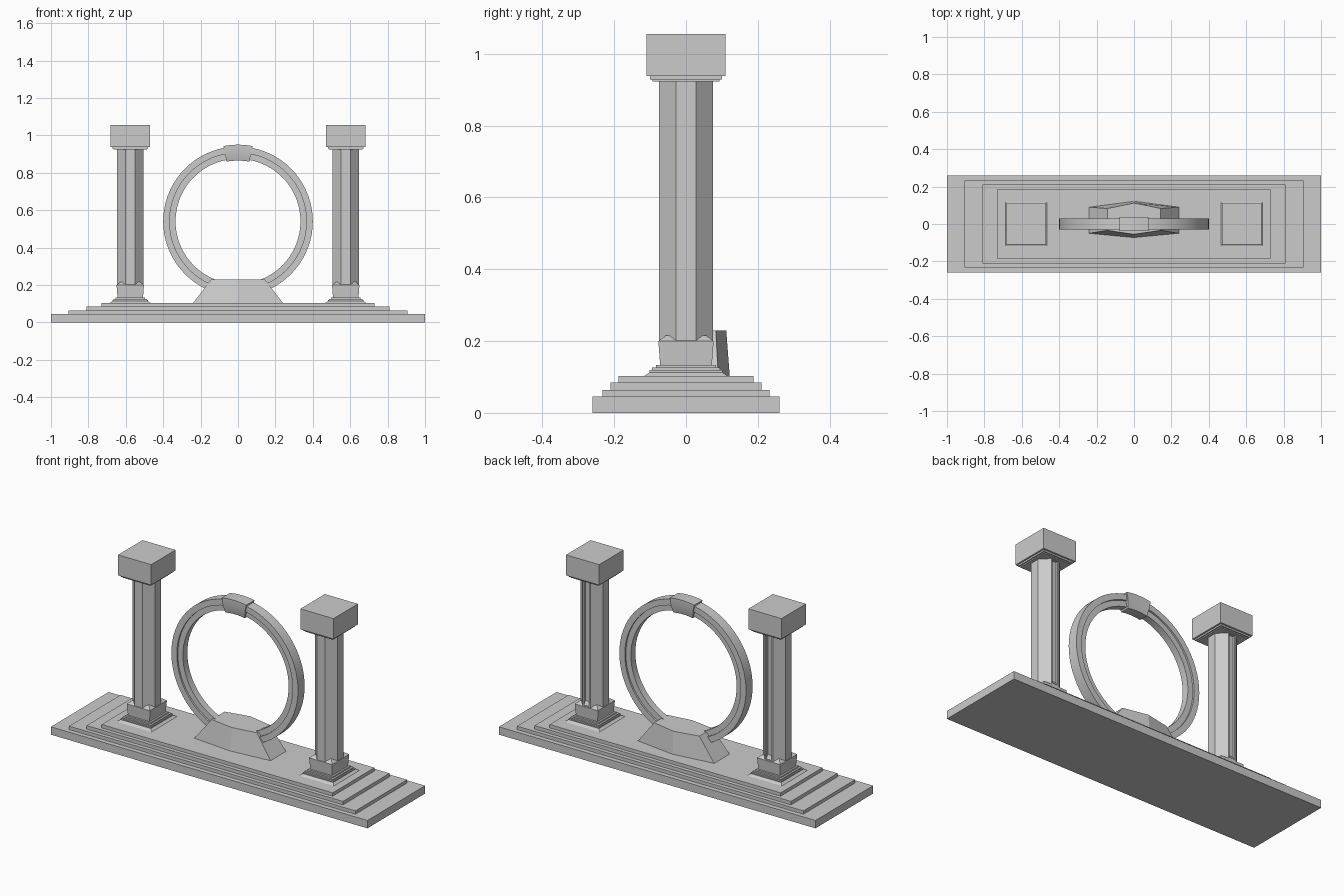
import bpy, bmesh, math

if "Cube" in bpy.data.objects:
    bpy.data.objects.remove(bpy.data.objects["Cube"])


def make(name, verts, faces):
    me = bpy.data.meshes.new(name)
    me.from_pydata(verts, [], faces)
    bm = bmesh.new()
    bm.from_mesh(me)
    bmesh.ops.recalc_face_normals(bm, faces=bm.faces)
    bm.to_mesh(me)
    bm.free()
    ob = bpy.data.objects.new(name, me)
    bpy.context.collection.objects.link(ob)
    return ob


def loft(name, sections, cap=True, closed=False):
    """Skin a list of equal-length vertex loops."""
    n, m = len(sections[0]), len(sections)
    verts = [v for s in sections for v in s]
    faces = []
    for i in range(m if closed else m - 1):
        a, b = i * n, ((i + 1) % m) * n
        faces += [(a + j, a + (j + 1) % n, b + (j + 1) % n, b + j) for j in range(n)]
    if cap and not closed:
        faces += [tuple(range(n)), tuple(range((m - 1) * n, m * n))]
    return make(name, verts, faces)


def rect(cx, hx, hy, z):
    return [(cx - hx, -hy, z), (cx + hx, -hy, z), (cx + hx, hy, z), (cx - hx, hy, z)]


def octagon(cx, hx, hy, fx, fy, z):
    pts = [(-fx, -hy), (fx, -hy), (hx, -fy), (hx, fy),
           (fx, hy), (-fx, hy), (-hx, fy), (-hx, -fy)]
    return [(cx + x, y, z) for x, y in pts]


# Stepped platform as one outline
steps = [(1.0, .26, 0, .045), (.905, .233, .045, .064),
         (.81, .21, .064, .084), (.73, .188, .084, .103)]
loft("stepped_platform", [rect(0, hx, hy, z) for hx, hy, z0, z1 in steps for z in (z0, z1)])

# Columns
base_profile = [(.117, .102), (.101, .113), (.101, .119), (.094, .119), (.094, .126),
                (.083, .126), (.083, .134), (.072, .134), (.077, .2), (.055, .216)]
cap_profile = [(.088, .923), (.093, .923), (.093, .929), (.1, .929),
               (.1, .938), (.11, .938), (.11, 1.055)]
for side, cx in (("left", -.576), ("right", .576)):
    loft(side + "_column_base", [rect(cx, h * .95, h, z) for h, z in base_profile])
    loft(side + "_capital", [rect(cx, h * .95, h, z) for h, z in cap_profile])
    shaft = loft(side + "_column_shaft",
                 [octagon(cx, .071, .075, .025, .028, z) for z in (.2, .93)])
    # Recessed panel on the rear face
    bm = bmesh.new()
    bm.from_mesh(shaft.data)
    back = [f for f in bm.faces if f.normal.y > .9]
    bmesh.ops.inset_region(bm, faces=back, thickness=.012)
    ext = bmesh.ops.extrude_discrete_faces(bm, faces=back)
    for f in ext["faces"]:
        for v in f.verts:
            v.co.y -= .014
            if v.co.z < .5:
                v.co.z += .02
    bm.to_mesh(shaft.data)
    bm.free()


def arc(name, profile, a0, a1, n, closed=False):
    """Sweep an (r, y) profile around the ring centre."""
    secs = []
    for i in range(n if closed else n + 1):
        a = a0 + (a1 - a0) * i / n
        secs.append([(r * math.sin(a), y, .54 + r * math.cos(a)) for r, y in profile])
    ob = loft(name, secs, closed=closed)
    bpy.ops.object.select_all(action='DESELECT')
    bpy.context.view_layer.objects.active = ob
    ob.select_set(True)
    bpy.ops.object.shade_smooth_by_angle(angle=math.radians(25))
    return ob


# Ring with a stepped inner band
arc("ring", [(.4, -.03), (.4, .03), (.366, .03), (.366, .02),
             (.334, .02), (.334, -.02), (.366, -.02), (.366, -.03)],
    0, 2 * math.pi, 72, closed=True)

# Keystone clasp on top of the ring
arc("keystone", [(.41, -.037), (.41, .037), (.365, .037), (.325, .026),
                 (.325, -.026), (.365, -.037)], -.19, .19, 8)


# Pedestal gripping the ring
def plan(w, front, front_tip, back, back_tip, z):
    return [(-w, front, z), (0, front_tip, z), (w, front, z),
            (w, back, z), (0, back_tip, z), (-w, back, z)]


loft("ring_pedestal", [plan(.243, -.05, -.073, .09, .122, .1),
                       plan(.143, -.034, -.055, .083, .112, .23)])
